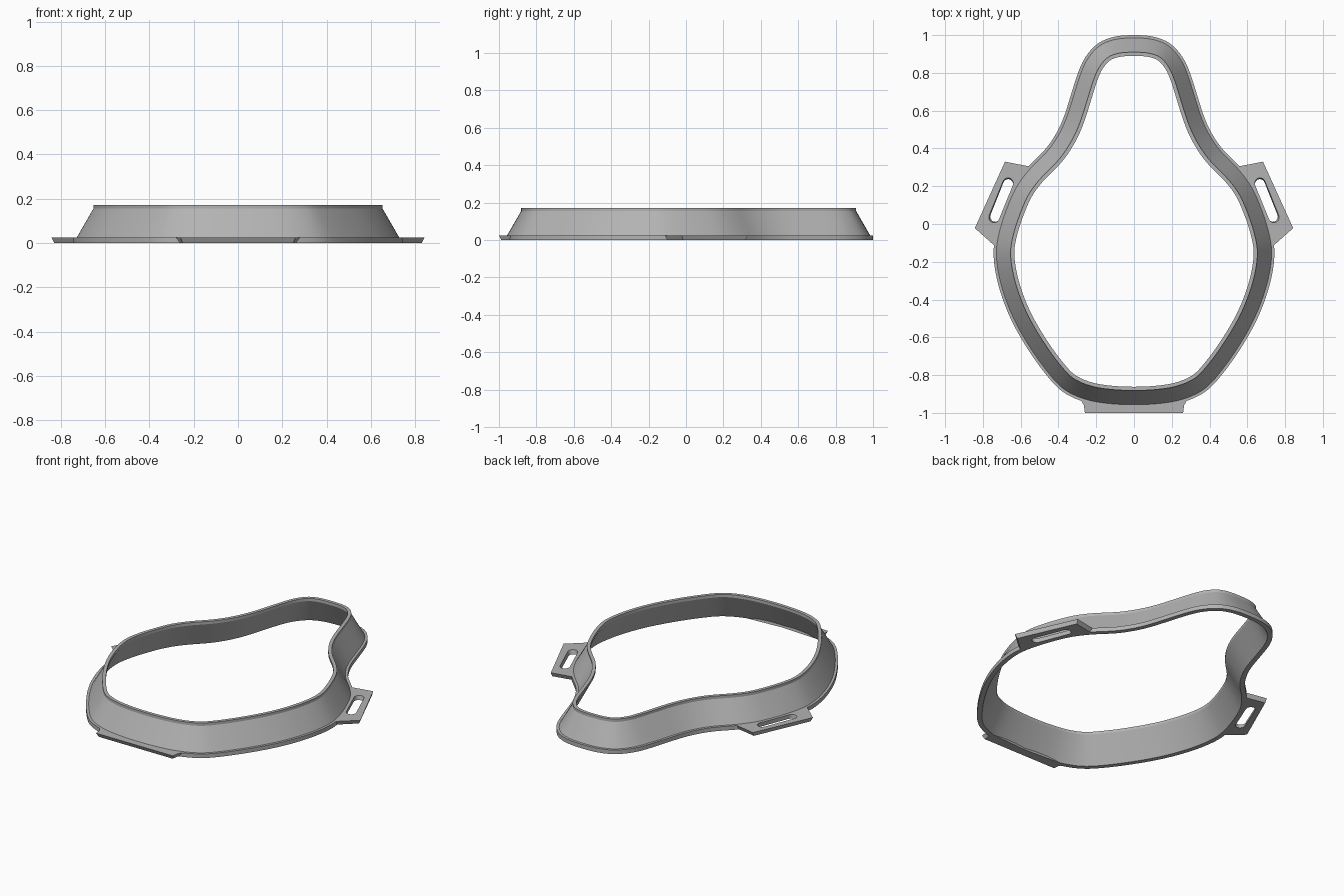
import bpy
import bmesh
import math
from mathutils import Vector

if "Cube" in bpy.data.objects:
    bpy.data.objects.remove(bpy.data.objects["Cube"], do_unlink=True)

grey = bpy.data.materials.new("plain grey")
grey.use_nodes = True
GREY = (0.45, 0.45, 0.45, 1)
grey.diffuse_color = GREY
grey.node_tree.nodes["Principled BSDF"].inputs["Base Color"].default_value = GREY

FLANGE = 0.025


def finish(obj):
    """Give the part its colour and smooth shading with sharp edges."""
    obj.data.materials.clear()
    obj.data.materials.append(grey)
    bpy.ops.object.select_all(action="DESELECT")
    obj.select_set(True)
    bpy.context.view_layer.objects.active = obj
    bpy.ops.object.shade_smooth_by_angle(angle=math.radians(24))


def smooth_loop(points, steps=5):
    """Closed spline through the points, softened slightly."""
    n, out = len(points), []
    for i in range(n):
        a, b, c, d = (points[(i + k) % n] for k in (-1, 0, 1, 2))
        for s in range(steps):
            t = s / steps
            out.append(0.5 * (2 * b + (c - a) * t + (2 * a - 5 * b + 4 * c - d) * t ** 2
                              + (3 * b - a - 3 * c + d) * t ** 3))
    for _ in range(3):
        out = [(out[i - 1] + 2 * p + out[(i + 1) % len(out)]) / 4 for i, p in enumerate(out)]
    return out


# Outline of the frame: one half from top to bottom, then mirrored
half = [Vector(p) for p in (
    (0, 1.0), (.1, .993), (.19, .958), (.257, .885), (.297, .80), (.335, .68),
    (.385, .53), (.46, .405), (.555, .31), (.635, .205), (.69, .08), (.728, -.04),
    (.745, -.16), (.72, -.32), (.655, -.50), (.56, -.667), (.46, -.805),
    (.373, -.893), (.255, -.945), (.13, -.966), (0, -.972))]
outline = smooth_loop(half + [Vector((-p.x, p.y)) for p in reversed(half[1:-1])])

# Cross-section of the wall: inward offset and height
section = [(0, 0), (0, FLANGE), (.015, FLANGE), (.09, .155), (.09, .172),
           (.11, .172), (.11, .155), (.028, 0)]


def sweep_frame(name):
    bm = bmesh.new()
    rings, n = [], len(outline)
    for i, p in enumerate(outline):
        t = (outline[(i + 1) % n] - outline[i - 1]).normalized()
        inward = Vector((t.y, -t.x))
        rings.append([bm.verts.new((*(p + inward * o), z)) for o, z in section])
    for i in range(n):
        a, b = rings[i], rings[(i + 1) % n]
        for j in range(len(section)):
            k = (j + 1) % len(section)
            bm.faces.new((a[j], b[j], b[k], a[k]))
    bmesh.ops.recalc_face_normals(bm, faces=bm.faces)
    mesh = bpy.data.meshes.new(name)
    bm.to_mesh(mesh)
    bm.free()
    obj = bpy.data.objects.new(name, mesh)
    bpy.context.collection.objects.link(obj)
    finish(obj)


def flat_plate(name, loops, centre, taper):
    """Flat plate from an outline and holes, drawn in towards its underside."""
    curve = bpy.data.curves.new(name, "CURVE")
    curve.dimensions = "2D"
    curve.fill_mode = "BOTH"
    curve.extrude = FLANGE / 2
    for loop in loops:
        spline = curve.splines.new("POLY")
        spline.points.add(len(loop) - 1)
        for point, (x, y) in zip(spline.points, loop):
            point.co = (x, y, 0, 1)
        spline.use_cyclic_u = True
    obj = bpy.data.objects.new(name, curve)
    bpy.context.collection.objects.link(obj)
    bpy.ops.object.select_all(action="DESELECT")
    obj.select_set(True)
    bpy.context.view_layer.objects.active = obj
    bpy.ops.object.convert(target="MESH")
    obj = bpy.context.object
    for v in obj.data.vertices:
        if v.co.z < 0:
            v.co.x = centre[0] + (v.co.x - centre[0]) * taper[0]
            v.co.y = centre[1] + (v.co.y - centre[1]) * taper[1]
        v.co.z += FLANGE / 2
    finish(obj)


def slot_loop(a, b, radius, steps=8):
    """Rounded slot between two end centres."""
    a, b = Vector(a), Vector(b)
    start = math.atan2(b.y - a.y, b.x - a.x) - math.pi / 2
    loop = []
    for centre, base in ((b, start), (a, start + math.pi)):
        for i in range(steps + 1):
            ang = base + math.pi * i / steps
            loop.append((centre.x + radius * math.cos(ang), centre.y + radius * math.sin(ang)))
    return loop


sweep_frame("frame_wall")

# Slotted strap tabs on both sides
tab = [(.535, .298), (.56, .306), (.683, .33), (.843, -.022), (.738, -.115),
       (.722, -.13), (.70, .0), (.65, .14)]
slot = slot_loop((.667, .217), (.741, .035), .028)
for name, side in (("left_strap_tab", 1), ("right_strap_tab", -1)):
    loops = [[(side * x, y) for x, y in loop] for loop in (tab, slot)]
    flat_plate(name, loops, (side * .66, .1), (.93, .95))

# Plain tab at the front edge
edge = [(.30, -.92), (.278, -.938), (.265, -.96), (.26, -1)]
front = edge + [(-x, y) for x, y in reversed(edge)] + [(0, -.94)]
flat_plate("front_tab", [front], (0, -.9), (.96, .87))
